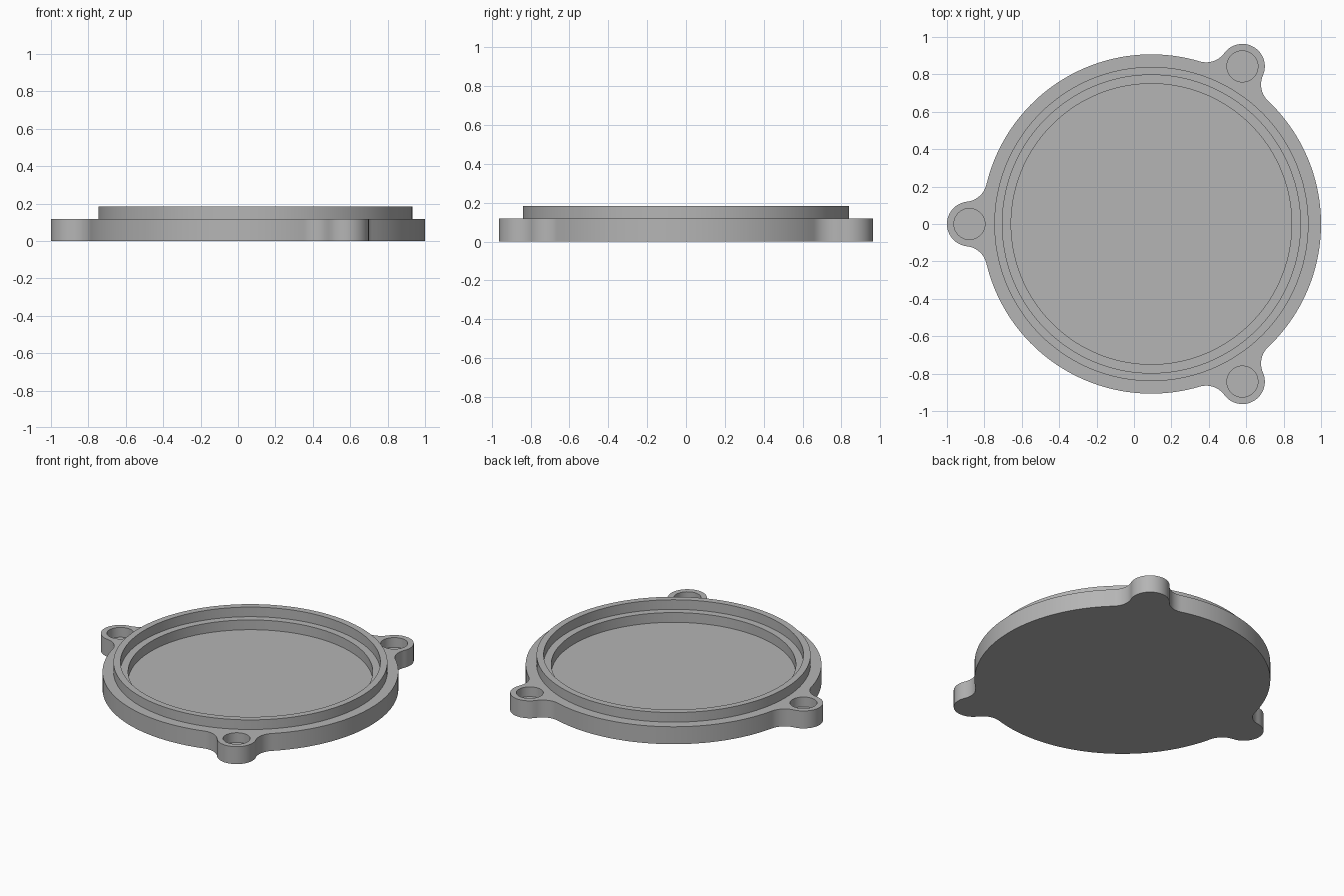
import bpy, bmesh
from math import pi, sin, cos, acos, radians
from mathutils import Vector

cube = bpy.data.objects.get("Cube")
if cube:
    bpy.data.objects.remove(cube, do_unlink=True)

CX = 0.093                               # centre of the round body
BODY_R, LUG_R, FILLET_R = 0.907, 0.12, 0.12
LUG_DIST, HOLE_R = 0.973, 0.083
FLANGE_Z, RIM_Z, FLOOR_Z = 0.118, 0.183, 0.052
LUG_ANGLES = [radians(a) for a in (60, 180, 300)]

grey = bpy.data.materials.new("plain grey")
grey.use_nodes = True
grey.diffuse_color = (0.46, 0.46, 0.46, 1)
grey.node_tree.nodes["Principled BSDF"].inputs["Base Color"].default_value = grey.diffuse_color


def polar(centre, r, a):
    return centre + Vector((r * cos(a), r * sin(a)))


def arc(centre, r, start, end, steps):
    return [polar(centre, r, start + (end - start) * i / steps) for i in range(steps + 1)]


def prism(name, outline, z0, z1):
    bm = bmesh.new()
    base = bm.faces.new([bm.verts.new((p.x, p.y, z0)) for p in outline])
    top = bmesh.ops.extrude_face_region(bm, geom=[base])["geom"]
    bmesh.ops.translate(bm, vec=(0, 0, z1 - z0),
                        verts=[v for v in top if isinstance(v, bmesh.types.BMVert)])
    if not any(len(f.verts) == len(outline) and f.calc_center_median().z < z0 + 1e-5
               for f in bm.faces):
        bm.faces.new([v for v in bm.verts if v.co.z < z0 + 1e-5])
    bmesh.ops.recalc_face_normals(bm, faces=bm.faces)
    mesh = bpy.data.meshes.new(name)
    bm.to_mesh(mesh)
    bm.free()
    mesh.materials.append(grey)
    obj = bpy.data.objects.new(name, mesh)
    bpy.context.collection.objects.link(obj)
    return obj


def select(obj):
    bpy.ops.object.select_all(action='DESELECT')
    obj.select_set(True)
    bpy.context.view_layer.objects.active = obj


def cut(target, cutter):
    mod = target.modifiers.new("cut", 'BOOLEAN')
    mod.operation, mod.solver, mod.object = 'DIFFERENCE', 'EXACT', cutter
    select(target)
    bpy.ops.object.modifier_apply(modifier=mod.name)
    bpy.data.objects.remove(cutter, do_unlink=True)


def circle(centre, r, steps):
    return arc(centre, r, 0, 2 * pi, steps)[:-1]


# Flange outline: body arc, fillet, lug arc, fillet, for each lug
centre = Vector((CX, 0))
far, near = BODY_R + FILLET_R, LUG_R + FILLET_R
body_turn = acos((far**2 + LUG_DIST**2 - near**2) / (2 * far * LUG_DIST))
lug_turn = acos((near**2 + LUG_DIST**2 - far**2) / (2 * near * LUG_DIST))
outline = []
for a in LUG_ANGLES:
    lug = polar(centre, LUG_DIST, a)
    before, after = polar(centre, far, a - body_turn), polar(centre, far, a + body_turn)
    lug_start, lug_end = a - pi + lug_turn, a + pi - lug_turn
    outline += arc(before, FILLET_R, a - body_turn + pi, lug_start + pi, 14)[:-1]
    outline += arc(lug, LUG_R, lug_start, lug_end, 32)[:-1]
    outline += arc(after, FILLET_R, lug_end - pi, a + body_turn - pi, 14)[:-1]
    outline += arc(centre, BODY_R, a + body_turn, a + 2 * pi / 3 - body_turn, 48)[:-1]

# Flange with a shallow round pocket and blind lug holes
flange = prism("flange", outline, 0, FLANGE_Z)
cut(flange, prism("pocket_cutter", circle(centre, 0.75, 144), FLOOR_Z, 0.3))
for a in LUG_ANGLES:
    hole = circle(polar(centre, LUG_DIST, a), HOLE_R, 48)
    cut(flange, prism("hole_cutter", hole, FLOOR_Z, 0.3))

# Raised rim standing on the flange
rim = prism("raised_rim", circle(centre, 0.84, 144), FLANGE_Z, RIM_Z)
cut(rim, prism("rim_cutter", circle(centre, 0.797, 144), 0, 0.3))

for obj in (flange, rim):
    select(obj)
    bpy.ops.object.shade_smooth_by_angle(angle=radians(30))
